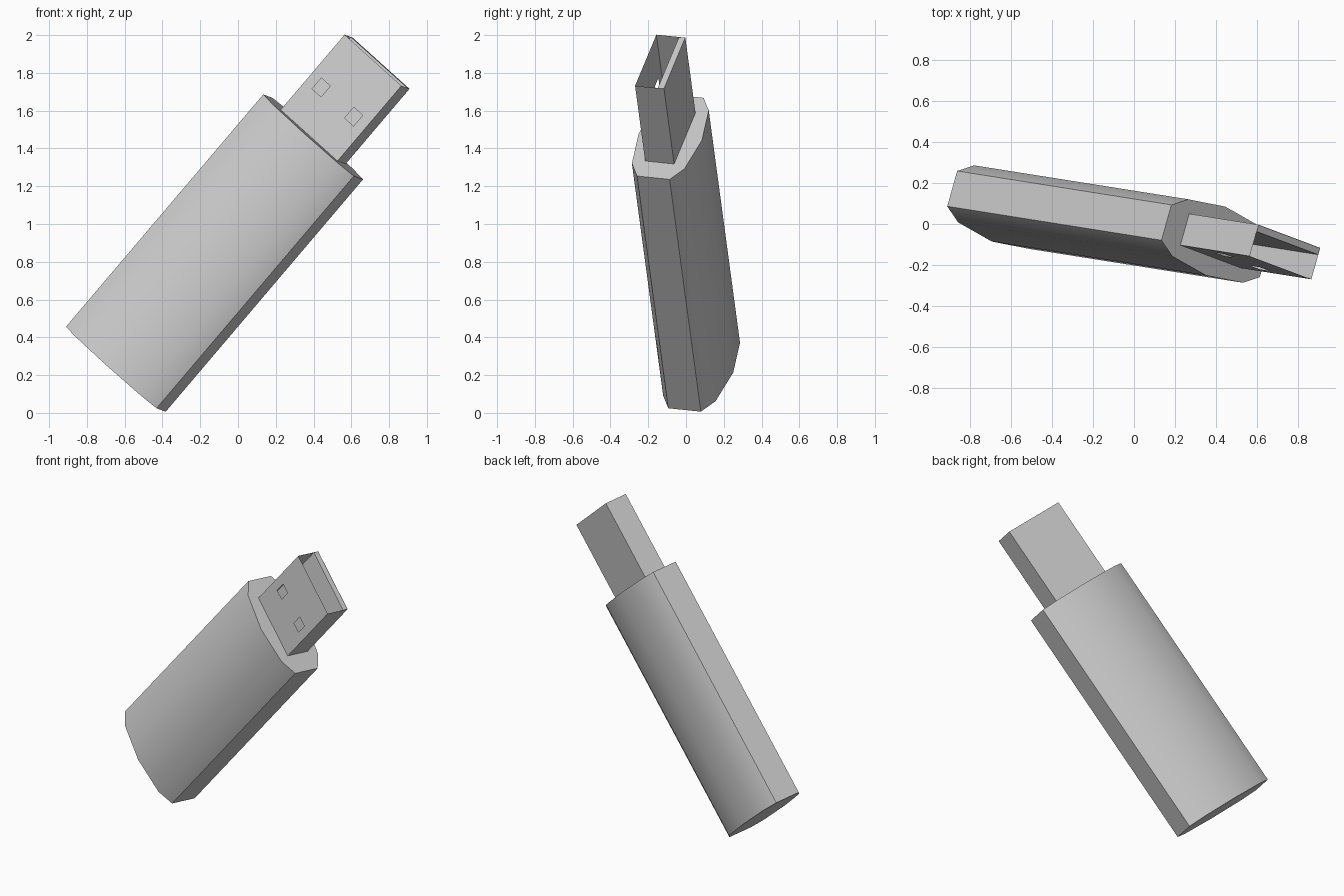
import bpy, bmesh, math
from mathutils import Matrix, Vector

if "Cube" in bpy.data.objects:
    bpy.data.objects.remove(bpy.data.objects["Cube"])

# Local frame: x = width, y = thickness, z = length (leaning stick)
A = Vector((0.644, -0.102, 0.758)).normalized()
W = Vector((0.717, -0.269, -0.643))
W = (W - A * W.dot(A)).normalized()
T = A.cross(W)
JOINT = Vector((0.398, -0.083, 1.461))      # centre of the body's upper end
FRAME = Matrix((W, T, A)).transposed().to_4x4()
FRAME.translation = JOINT

BODY_LEN, PLUG_LEN = 1.622, 0.525
PW, PT = 0.21, 0.08                         # half width / thickness of the plug


def finish(name, bm, fix_normals=True):
    bmesh.ops.remove_doubles(bm, verts=bm.verts, dist=1e-5)
    if fix_normals:
        bmesh.ops.recalc_face_normals(bm, faces=bm.faces)
    mesh = bpy.data.meshes.new(name)
    bm.to_mesh(mesh)
    bm.free()
    ob = bpy.data.objects.new(name, mesh)
    bpy.context.collection.objects.link(ob)
    ob.matrix_world = FRAME
    return ob


def quad(bm, *pts):
    bm.faces.new([bm.verts.new(p) for p in pts])


# Body: ten-sided profile with bowed front and back, extruded
arc = [(0.335, 0.09), (0.24, 0.145), (0, 0.175), (-0.24, 0.145), (-0.335, 0.09)]
profile = arc + [(-x, -y) for x, y in arc]
bm = bmesh.new()
base = bm.faces.new([bm.verts.new((x, y, -BODY_LEN)) for x, y in profile])
ext = bmesh.ops.extrude_face_region(bm, geom=[base], use_keep_orig=True)
bmesh.ops.translate(bm, vec=(0, 0, BODY_LEN),
                    verts=[v for v in ext["geom"] if isinstance(v, bmesh.types.BMVert)])
body = finish("body", bm)
bpy.context.view_layer.objects.active = body
body.select_set(True)
bpy.ops.object.shade_smooth_by_angle(angle=math.radians(30))

# Plug shell: thin sleeve, open at the tip, two square holes in the front wall
bm = bmesh.new()
xs = [-PW, -0.153, -0.087, 0.087, 0.153, PW]
zs = [0, 0.195, 0.271, PLUG_LEN]
for i in range(5):
    for j in range(3):
        if j == 1 and i in (1, 3):
            continue
        quad(bm, (xs[i], -PT, zs[j]), (xs[i + 1], -PT, zs[j]),
             (xs[i + 1], -PT, zs[j + 1]), (xs[i], -PT, zs[j + 1]))
for j in range(3):
    lo, hi = zs[j], zs[j + 1]
    quad(bm, (PW, -PT, lo), (PW, PT, lo), (PW, PT, hi), (PW, -PT, hi))
    quad(bm, (PW, PT, lo), (-PW, PT, lo), (-PW, PT, hi), (PW, PT, hi))
    quad(bm, (-PW, PT, lo), (-PW, -PT, lo), (-PW, -PT, hi), (-PW, PT, hi))
finish("plug_shell", bm, fix_normals=False)

# Contact tongue: slab along the back wall inside the sleeve
bm = bmesh.new()
bmesh.ops.create_cube(bm, size=1)
bmesh.ops.scale(bm, vec=(2 * PW - 0.002, 0.034, PLUG_LEN - 0.001), verts=bm.verts)
bmesh.ops.translate(bm, vec=(0, PT - 0.018, PLUG_LEN / 2), verts=bm.verts)
finish("contact_tongue", bm)
